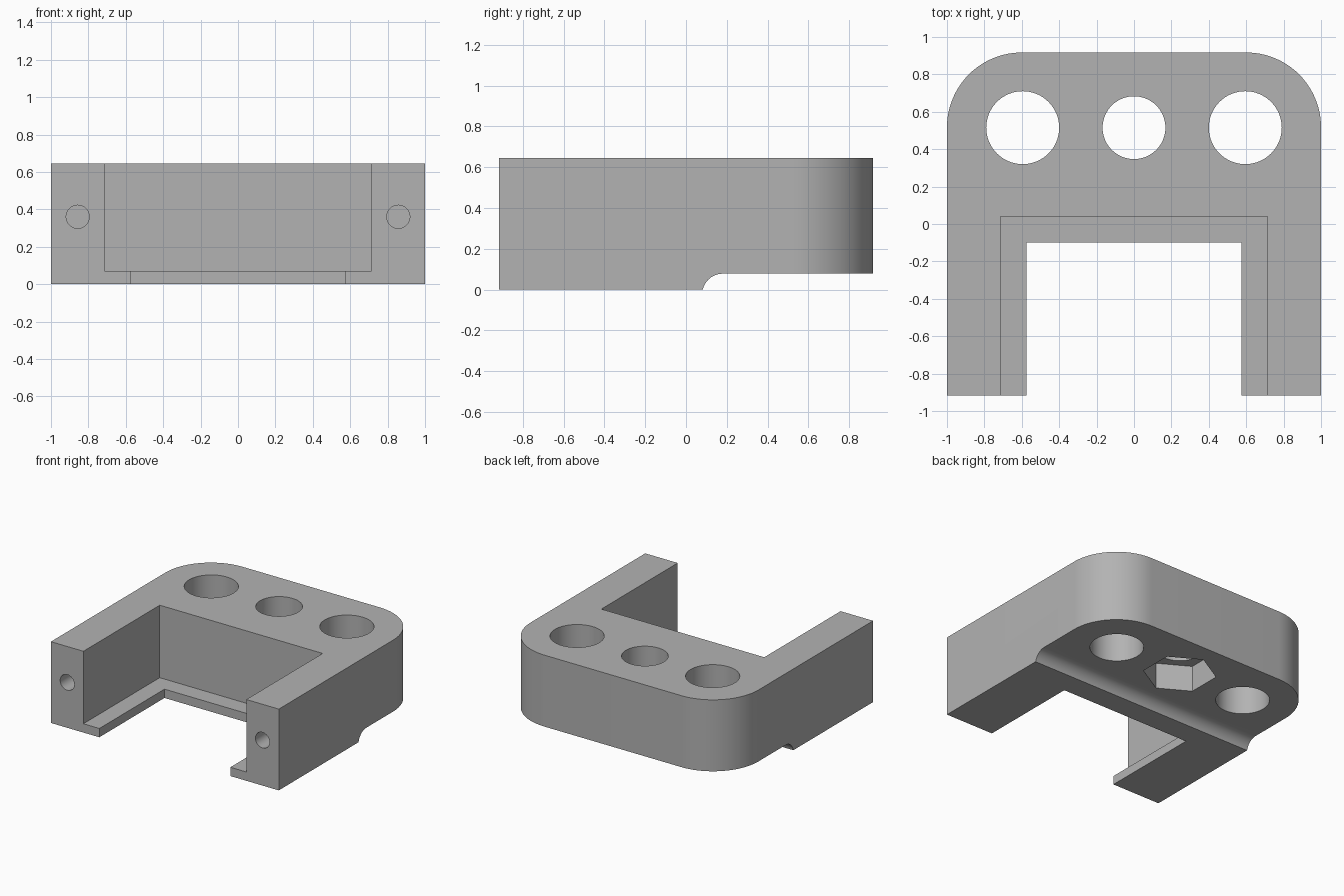
import bpy
import bmesh
from math import cos, sin, pi, radians
from mathutils import Matrix, Vector

if "Cube" in bpy.data.objects:
    bpy.data.objects.remove(bpy.data.objects["Cube"])

TOP, BACK, STEP = 0.645, 0.917, 0.078
HOLE_X, HOLE_Y = 0.595, 0.515

grey = bpy.data.materials.new("plain grey")
grey.use_nodes = True
colour = (0.45, 0.45, 0.45, 1)
grey.diffuse_color = colour
grey.node_tree.nodes["Principled BSDF"].inputs["Base Color"].default_value = colour


def arc(cx, cy, r, start, end, n):
    """Points along a circular arc, angles in degrees."""
    steps = [radians(start + (end - start) * i / n) for i in range(n + 1)]
    return [(cx + r * cos(a), cy + r * sin(a)) for a in steps]


def prism(name, outline, low, high, frame=Matrix()):
    """Extrude a flat outline from low to high, then place it by frame."""
    bm = bmesh.new()
    face = bm.faces.new([bm.verts.new((u, v, low)) for u, v in outline])
    grown = bmesh.ops.extrude_face_region(bm, geom=[face])["geom"]
    bmesh.ops.translate(bm, vec=Vector((0, 0, high - low)),
                        verts=[g for g in grown if isinstance(g, bmesh.types.BMVert)])
    bm.transform(frame)
    bmesh.ops.recalc_face_normals(bm, faces=bm.faces)
    mesh = bpy.data.meshes.new(name)
    bm.to_mesh(mesh)
    bm.free()
    mesh.materials.append(grey)
    obj = bpy.data.objects.new(name, mesh)
    bpy.context.collection.objects.link(obj)
    return obj


def rect(x, y0, y1):
    return [(-x, y0), (x, y0), (x, y1), (-x, y1)]


def circle(x, y, r, n=64):
    return arc(x, y, r, 0, 360, n)[:-1]


# Solid block with two rounded back corners
outline = [(-1, -BACK), (1, -BACK)]
outline += arc(0.6, BACK - 0.4, 0.4, 0, 90, 24)
outline += arc(-0.6, BACK - 0.4, 0.4, 90, 180, 24)
body = prism("bracket_body", outline, 0, TOP)

# Front slot through the floor and the wider recess above the ledge
cutters = [
    prism("slot_cutter", rect(0.575, -1.2, -0.1), -0.2, 0.9),
    prism("recess_cutter", rect(0.715, -1.2, 0.04), 0.07, 0.9),
]

# Raised underside at the back with a cove leading up to it
along_x = Matrix(((0, 0, 1, 0), (1, 0, 0, 0), (0, 1, 0, 0), (0, 0, 0, 1)))
cove = [(1.2, -0.2), (1.2, STEP)]
cove += arc(0.18, STEP - 0.1, 0.1, 90, 180, 16) + [(0.08, -0.2)]
cutters.append(prism("underside_cutter", cove, -1.2, 1.2, along_x))

# Vertical holes, with a hexagonal nut pocket under the middle one
for label, x, r in (("right", -HOLE_X, 0.195), ("middle", 0, 0.168), ("left", HOLE_X, 0.195)):
    cutters.append(prism(label + "_hole_cutter", circle(x, HOLE_Y, r), -0.2, 0.9))
hexagon = arc(0, HOLE_Y, 0.267, 30, 330, 5)
cutters.append(prism("nut_pocket_cutter", hexagon, -0.2, 0.285))

# Blind screw holes in the arm ends
along_y = Matrix.Rotation(pi / 2, 4, 'X')
for label, x in (("right", -0.857), ("left", 0.857)):
    cutters.append(prism(label + "_screw_cutter", circle(x, 0.36, 0.062, 32), 0.35, 1.2, along_y))

# Carve the block
for cutter in cutters:
    cutter.hide_render = True
    mod = body.modifiers.new(cutter.name, 'BOOLEAN')
    mod.operation = 'DIFFERENCE'
    mod.solver = 'EXACT'
    mod.object = cutter

bpy.ops.object.select_all(action='DESELECT')
body.select_set(True)
bpy.context.view_layer.objects.active = body
for cutter in cutters:
    bpy.ops.object.modifier_apply(modifier=cutter.name)
    bpy.data.objects.remove(cutter)
bpy.ops.object.shade_smooth_by_angle(angle=radians(30))
